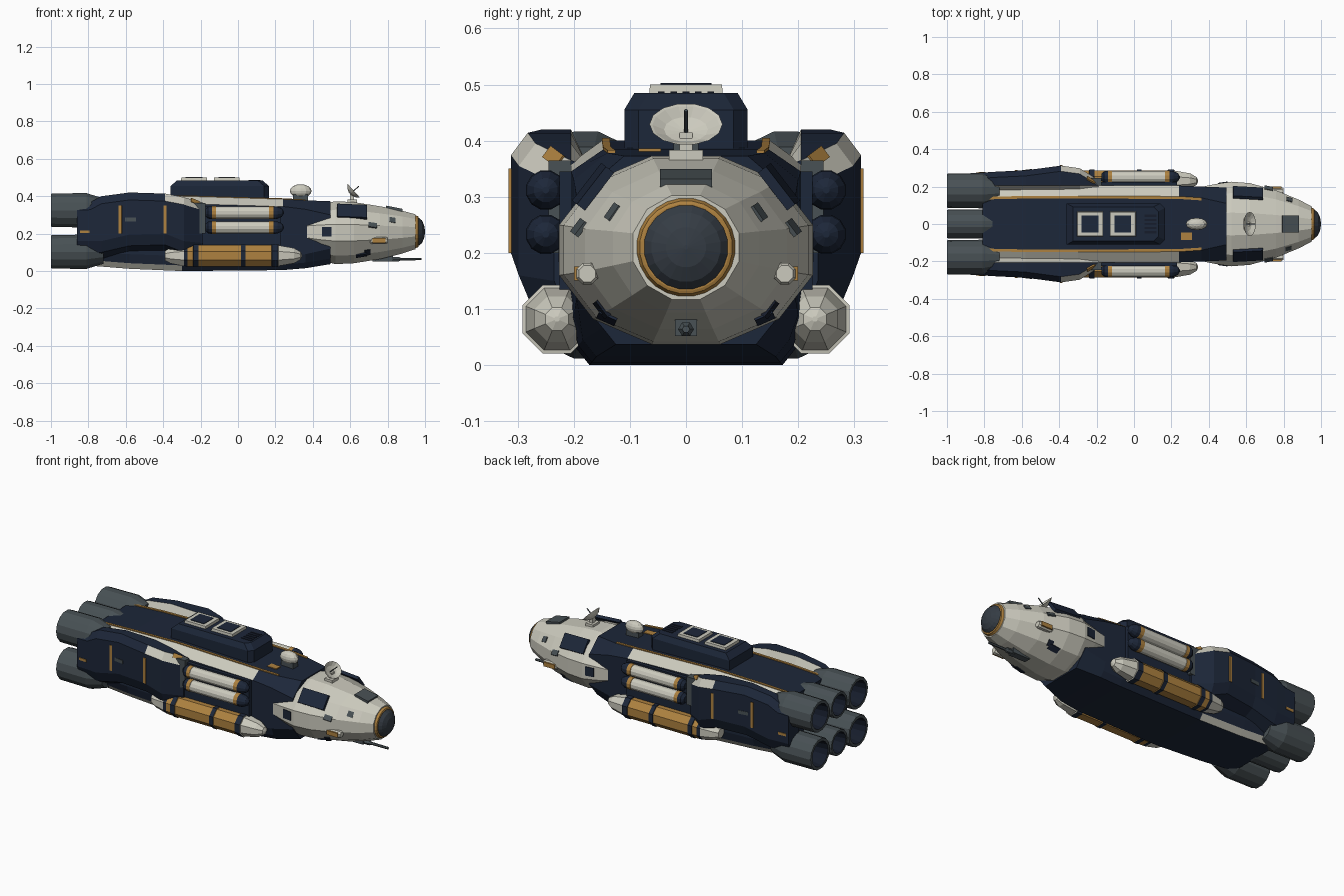
import bpy, bmesh, math
from mathutils import Vector, Matrix
from mathutils.bvhtree import BVHTree

if "Cube" in bpy.data.objects:
    bpy.data.objects.remove(bpy.data.objects["Cube"])

COLOURS = {
    "navy": (0.012, 0.020, 0.041), "cream": (0.60, 0.59, 0.51), "gold": (0.42, 0.22, 0.05),
    "steel_grey": (0.065, 0.082, 0.09), "dark_glass": (0.035, 0.045, 0.058), "deep_navy": (0.008, 0.012, 0.024),
}
MATS = {}
for n, c in COLOURS.items():
    MATS[n] = bpy.data.materials.new(n)
    MATS[n].diffuse_color = (*c, 1)


def finish(name, bm, mats):
    bmesh.ops.recalc_face_normals(bm, faces=bm.faces)
    me = bpy.data.meshes.new(name)
    bm.to_mesh(me)
    bm.free()
    ob = bpy.data.objects.new(name, me)
    bpy.context.collection.objects.link(ob)
    for m in mats:
        me.materials.append(MATS[m])
    return ob


def loft(name, rings, mats, rule=lambda i, j: 0):
    """Skin a list of equal-length rings; rule(ring, side) picks the material."""
    bm = bmesh.new()
    vs = [[bm.verts.new(p) for p in r] for r in rings]
    n = len(vs[0])
    for i in range(len(vs) - 1):
        for j in range(n):
            k = (j + 1) % n
            f = bm.faces.new((vs[i][j], vs[i][k], vs[i + 1][k], vs[i + 1][j]))
            f.material_index = rule(i, j)
    bm.faces.new(vs[0]).material_index = rule(0, 1)
    bm.faces.new(vs[-1]).material_index = rule(len(vs) - 2, 1)
    return finish(name, bm, mats)


def ring(x, ry, rz, y, z, sides):
    a = [2 * math.pi * (j + 0.5) / sides for j in range(sides)]
    return [(x, y + ry * math.sin(t), z + rz * math.cos(t)) for t in a]


def lathe(name, prof, y, z, sides):
    """Turned part along x; prof rows are (x, radius, colour of next segment)."""
    mats = sorted({p[2] for p in prof})
    return loft(name, [ring(p[0], p[1], p[1], y, z, sides) for p in prof], mats,
                lambda i, j: mats.index(prof[i][2]))


def box(name, mat, x0, x1, y0, y1, z0, z1, taper=0.0):
    rows = [(z0, 0), (z1, taper)]
    return loft(name, [[(x0 + t, y0 + t, z), (x1 - t, y0 + t, z), (x1 - t, y1 - t, z), (x0 + t, y1 - t, z)]
                       for z, t in rows], [mat])


def decal(name, target, mat, origin, direction, w, h, thick=0.008):
    """Thin plate laid on the target where a ray strikes it."""
    me = target.data
    tree = BVHTree.FromPolygons([v.co for v in me.vertices], [p.vertices[:] for p in me.polygons])
    loc, nor, _, _ = tree.ray_cast(Vector(origin), Vector(direction).normalized())
    if loc is None:
        return
    ref = Vector((1, 0, 0)) if abs(nor.x) < 0.8 else Vector((0, 1, 0))
    u = (ref - nor * ref.dot(nor)).normalized()
    rot = Matrix((u, nor.cross(u), nor)).transposed().to_4x4()
    bm = bmesh.new()
    bmesh.ops.create_cube(bm, size=1, matrix=Matrix.Translation(loc) @ rot @ Matrix.Diagonal((w, h, thick, 1)))
    finish(name, bm, [mat])


# Main hull: wt, zt, ws, zu, zl, wb, zb at each x
HULL = [(-0.81, .145, .385, .20, .35, .10, .16, .03), (-0.58, .15, .395, .205, .36, .09, .165, .012),
        (-0.30, .15, .40, .205, .36, .08, .172, .0), (0.24, .148, .384, .205, .345, .08, .168, .005),
        (0.36, .14, .378, .20, .33, .09, .16, .015), (0.495, .11, .373, .195, .30, .12, .125, .037)]
rings = []
for x, wt, zt, ws, zu, zl, wb, zb in HULL:
    half = [(wt, zt), (ws, zu), (ws, zl), (wb + .024, zb + .03), (wb, zb)]
    rings.append([(x, y, z) for y, z in half] + [(x, -y, z) for y, z in reversed(half)])
hull = loft("main_hull", rings, ["navy", "cream"],
            lambda i, j: 1 if (j in (0, 8) and i < 3) or (j in (3, 5) and i < 2) else 0)

# Nose shell
NOSE = [(.36, .205, .12, .21), (.44, .222, .152, .207), (.52, .234, .174, .205), (.62, .226, .169, .205),
        (.76, .186, .146, .205), (.88, .135, .118, .208), (.95, .098, .096, .21)]
nose = loft("nose_shell", [ring(x, ry, rz, 0, z, 12) for x, ry, rz, z in NOSE], ["cream"])
lathe("nose_collar", [(.94, .09, "cream"), (.95, .088, "gold"), (.963, .083, "gold"), (.965, .078, "gold")], 0, .21, 24)
lathe("nose_sensor_dome", [(.95, .077, "dark_glass"), (.968, .075, "dark_glass"), (.983, .062, "dark_glass"),
                           (.995, .036, "dark_glass"), (1.0, .004, "dark_glass")], 0, .21, 20)

# Nose windows and plates
decal("front_window", nose, "steel_grey", (.835, 0, 1), (0, 0, -1), .09, .092, .02)
for s, side in ((1, "left"), (-1, "right")):
    decal("corner_window_" + side, nose, "steel_grey", (2, s * .13, .272), (-1, 0, 0), .032, .032)
    decal("shoulder_plate_" + side, nose, "navy", (.61, s, .318), (0, -s, 0), .16, .085, .018)
    decal("side_hatch_" + side, nose, "navy", (.475, s, .21), (0, -s, 0), .052, .052)
    decal("lower_vent_" + side, nose, "navy", (.66, s, .085), (0, -s, 0), .06, .035)
    decal("upper_vent_" + side, nose, "steel_grey", (.72, s, .245), (0, -s, 0), .045, .03)
    decal("chin_vent_" + side, nose, "deep_navy", (2, s * .15, .10), (-1, 0, 0), .03, .035)
    lathe("lamp_housing_" + side, [(.70, .012, "cream"), (.72, .021, "cream"), (.79, .021, "cream"),
                                   (.80, .016, "cream")], s * .176, .163, 8)
    box("lamp_" + side, "gold", .718, .788, *sorted((s * .185, s * .2)), .151, .176)

# Chin gun
box("gun_mount", "steel_grey", .72, .83, -.02, .02, .052, .09)
lathe("gun_barrel", [(.76, .014, "steel_grey"), (.86, .014, "steel_grey"), (.87, .008, "steel_grey"),
                     (.98, .007, "steel_grey")], 0, .064, 6)

# Side pods, tubes, tanks and engines
POD = [(-.86, .272, .365, .10), (-.79, .276, .368, .10), (-.73, .28, .40, .10), (-.58, .287, .42, .135),
       (-.39, .312, .414, .14), (-.29, .298, .395, .10), (-.19, .235, .365, .09)]  # x, outer y, top, lower edge
for s, side in ((1, "left"), (-1, "right")):
    rings = []
    for x, yo, zt, zf in POD:
        sec = [(.175, .355), (.205, zt), (yo - .03, zt), (yo, zt - .04), (yo, zf + .06), (yo - .025, zf), (.18, zf - .04)]
        rings.append([(x, s * y, z) for y, z in sec])
    pod = loft("side_pod_" + side, rings, ["navy", "cream"],
               lambda i, j: 1 if (j == 0 and i > 0) or (j == 2 and i > 3) else 0)
    for k, x in enumerate((-.63, -.39)):
        decal("pod_stripe_%d_%s" % (k, side), pod, "gold", (x, s, .275), (0, -s, 0), .017, .15, .006)
    decal("pod_mark_" + side, pod, "gold", (-.82, s, .21), (0, -s, 0), .05, .015, .006)
    decal("pod_label_plate_" + side, pod, "steel_grey", (-.575, s, .275), (0, -s, 0), .06, .02, .006)
    decal("pod_top_plate_" + side, pod, "gold", (-.23, s * .235, 1), (0, 0, -1), .05, .025)

    # Pylon holding the tubes and tank
    ys = sorted((s * .17, s * .225))
    box("tube_pylon_" + side, "navy", -.22, .23, *ys, .05, .345)
    ys = sorted((s * .205, s * .245))
    box("pylon_coupling_" + side, "steel_grey", -.25, -.175, *ys, .20, .365)

    for k, z in enumerate((.312, .233)):
        lathe("gas_tube_%d_%s" % (k, side),
              [(-.175, .018, "navy"), (-.16, .033, "navy"), (-.14, .036, "gold"), (-.118, .036, "cream"),
               (-.117, .034, "cream"), (.165, .034, "gold"), (.166, .036, "gold"), (.19, .036, "navy"),
               (.21, .034, "navy"), (.235, .022, "navy"), (.245, .006, "navy")], s * .25, z, 12)

    lathe("fuel_tank_" + side,
          [(-.39, .028, "cream"), (-.36, .045, "cream"), (-.29, .06, "navy"), (-.27, .062, "gold"),
           (-.24, .062, "navy"), (-.239, .066, "navy"), (-.212, .066, "gold"), (-.211, .062, "gold"),
           (.015, .062, "navy"), (.016, .066, "navy"), (.04, .066, "gold"), (.041, .062, "gold"),
           (.18, .062, "navy"), (.181, .066, "navy"), (.215, .066, "cream"), (.216, .06, "cream"),
           (.30, .044, "cream"), (.335, .022, "cream"), (.342, .005, "cream")], s * .23, .082, 8)

    # Deck edge trim line
    rings = [[(x, s * (wt + dy), zt + dz) for dy, dz in ((-.014, -.004), (-.014, .005), (0, .005), (0, -.004))]
             for x, wt, zt, *_ in HULL[:5]]
    loft("deck_trim_" + side, rings, ["gold"])


def engine(name, y, z, r):
    g, d = "steel_grey", "deep_navy"
    lathe(name, [(-.72, r * .7, g), (-.79, r * .93, g), (-.81, r, g), (-.995, r * .98, g), (-1, r * .95, g),
                 (-1, r * .78, d), (-.90, r * .66, d), (-.88, r * .1, d)], y, z, 14)


for row, z in (("upper", .325), ("lower", .103)):
    for col, y, r in (("left", .178, .094), ("middle", 0, .078), ("right", -.178, .094)):
        engine("engine_%s_%s" % (row, col), y, z, r)

# Upper deckhouse with hatches
rows = [(.37, 0, 0), (.455, 0, 0), (.485, .035, .018)]
loft("deckhouse", [[(-.36 + t, -.11 + u, z), (.14 - t, -.11 + u, z), (.165 - t, -.085 + u, z), (.165 - t, .085 - u, z),
                    (.14 - t, .11 - u, z), (-.36 + t, .11 - u, z)] for z, t, u in rows], ["navy"])
for k, x in enumerate((-.235, -.06)):
    box("roof_hatch_frame_%d" % k, "cream", x - .07, x + .07, -.066, .066, .48, .50, .002)
    box("roof_hatch_panel_%d" % k, "navy", x - .045, x + .045, -.045, .045, .495, .503)
for k in range(5):
    box("roof_grille_%d" % k, "deep_navy", .055, .12, -.05 + k * .022, -.038 + k * .022, .48, .488)
box("deck_plate", "gold", .25, .31, -.085, -.045, .37, .386)

# Radome
box("radome_base", "steel_grey", .295, .375, -.022, .022, .365, .41)
bm = bmesh.new()
bmesh.ops.create_uvsphere(bm, u_segments=12, v_segments=8, radius=1,
                          matrix=Matrix.Translation((.335, 0, .428)) @ Matrix.Diagonal((.058, .033, .036, 1)))
finish("radome", bm, ["cream"])

# Dish aerial, tilted up and forward
box("dish_mast", "cream", .60, .62, -.012, .012, .36, .415)
box("dish_foot", "cream", .585, .635, -.03, .03, .365, .383)
dish = lathe("dish_aerial", [(-.018, .012, "cream"), (-.008, .034, "cream"), (.008, .05, "cream"), (.006, .046, "cream"),
                             (-.006, .03, "cream"), (-.012, .004, "cream")], 0, 0, 14)
feed = lathe("dish_feed", [(-.015, .003, "steel_grey"), (.045, .003, "steel_grey")], 0, 0, 6)
for ob in (dish, feed):
    ob.data.transform(Matrix.Translation((.613, 0, .424)) @ Matrix.Rotation(math.radians(-42), 4, "Y")
                      @ Matrix.Diagonal((1, 1.3, 1, 1)))

for m in bpy.data.materials:
    if m.users and not m.is_grease_pencil:
        m.use_nodes = True
        m.node_tree.nodes["Principled BSDF"].inputs["Base Color"].default_value = m.diffuse_color
